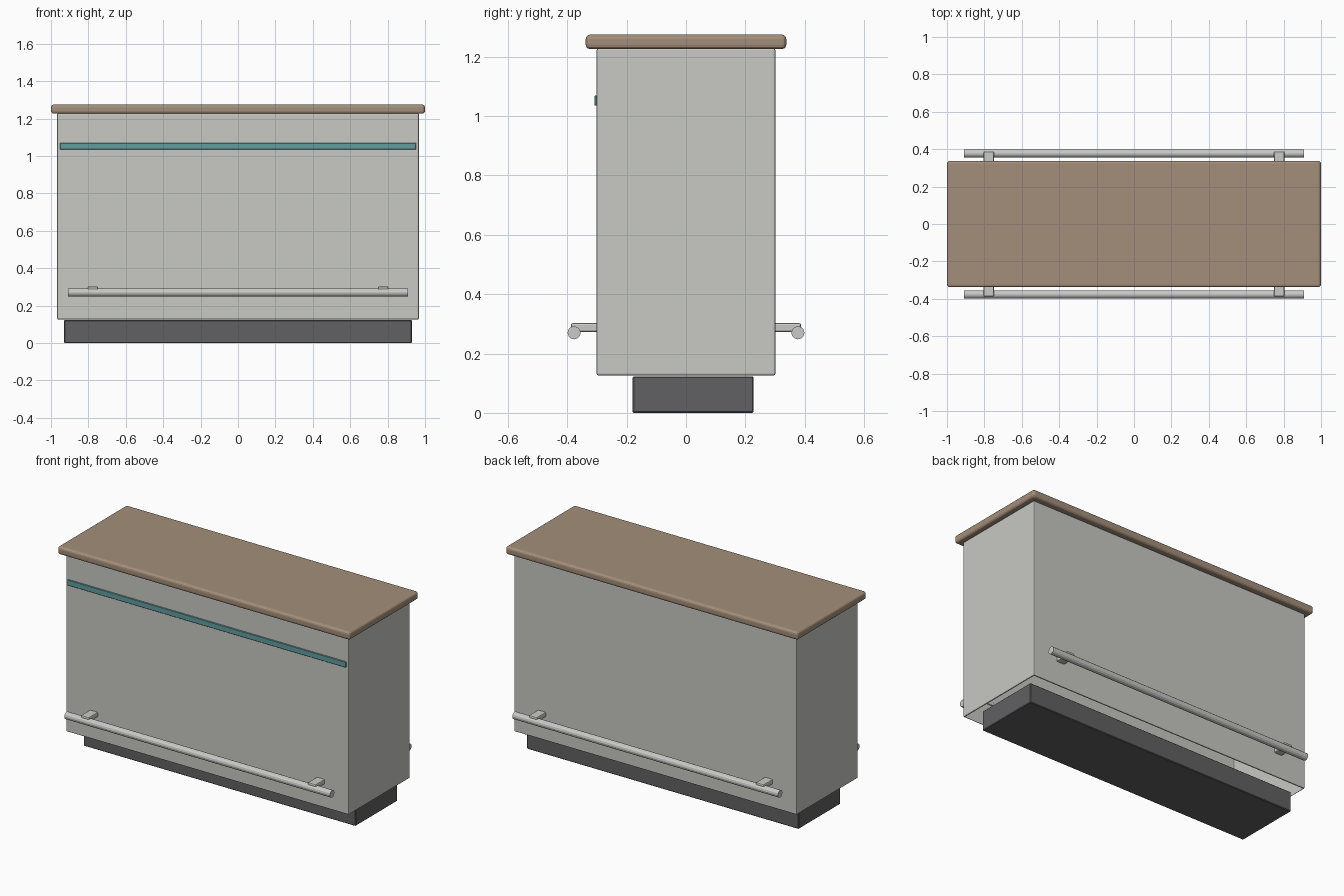
import bpy
import bmesh
from math import radians
from mathutils import Matrix, Vector

cube = bpy.data.objects.get("Cube")
if cube:
    bpy.data.objects.remove(cube, do_unlink=True)


def material(name, rgb):
    mat = bpy.data.materials.new(name)
    mat.use_nodes = True
    mat.diffuse_color = (*rgb, 1)
    mat.node_tree.nodes["Principled BSDF"].inputs["Base Color"].default_value = (*rgb, 1)
    return mat


wood = material("brown wood", (0.37, 0.275, 0.195))
panel = material("warm light grey", (0.58, 0.58, 0.55))
dark = material("charcoal", (0.12, 0.12, 0.125))
teal = material("teal", (0.12, 0.34, 0.35))
metal = material("rail metal", (0.59, 0.59, 0.58))


def finish(name, bm, mat):
    mesh = bpy.data.meshes.new(name)
    bm.to_mesh(mesh)
    bm.free()
    mesh.materials.append(mat)
    obj = bpy.data.objects.new(name, mesh)
    bpy.context.collection.objects.link(obj)
    return obj


def box(name, low, high, bevel, segments, mat, open_bottom=False):
    """Bevelled box between two corners, optionally without its underside."""
    low, high = Vector(low), Vector(high)
    bm = bmesh.new()
    bmesh.ops.create_cube(bm, size=1)
    bmesh.ops.scale(bm, vec=high - low, verts=bm.verts)
    bmesh.ops.translate(bm, vec=(low + high) / 2, verts=bm.verts)
    bmesh.ops.bevel(bm, geom=bm.edges[:], offset=bevel, segments=segments,
                    profile=0.5, affect='EDGES')
    if open_bottom:
        bm.normal_update()
        under = [f for f in bm.faces if f.normal.z < -0.99]
        bmesh.ops.delete(bm, geom=under, context='FACES')
    return finish(name, bm, mat)


# Counter: recessed plinth, hollow body, worktop and trim strip
box("plinth", (-0.93, -0.18, 0), (0.93, 0.228, 0.123), 0.004, 1, dark)
box("counter_body", (-0.967, -0.301, 0.126), (0.967, 0.301, 1.228), 0.006, 2, panel, True)
box("worktop", (-1, -0.338, 1.226), (1, 0.338, 1.275), 0.015, 3, wood)
box("accent_strip", (-0.952, -0.308, 1.035), (0.952, -0.298, 1.07), 0.002, 1, teal)

# Foot rails with two brackets each, on the front and the back
for side, y in (("front", -1), ("back", 1)):
    bm = bmesh.new()
    bmesh.ops.create_cone(bm, cap_ends=True, segments=12, radius1=0.022,
                          radius2=0.022, depth=1.816)
    bmesh.ops.rotate(bm, matrix=Matrix.Rotation(radians(90), 3, 'Y'), verts=bm.verts)
    bmesh.ops.translate(bm, vec=(0, y * 0.377, 0.27), verts=bm.verts)
    finish(side + "_foot_rail", bm, metal)
    for end, x in (("right", -0.776), ("left", 0.776)):
        near, far = sorted((y * 0.295, y * 0.388))
        box(f"{side}_{end}_rail_bracket", (x - 0.028, near, 0.272),
            (x + 0.028, far, 0.303), 0.007, 2, metal)
